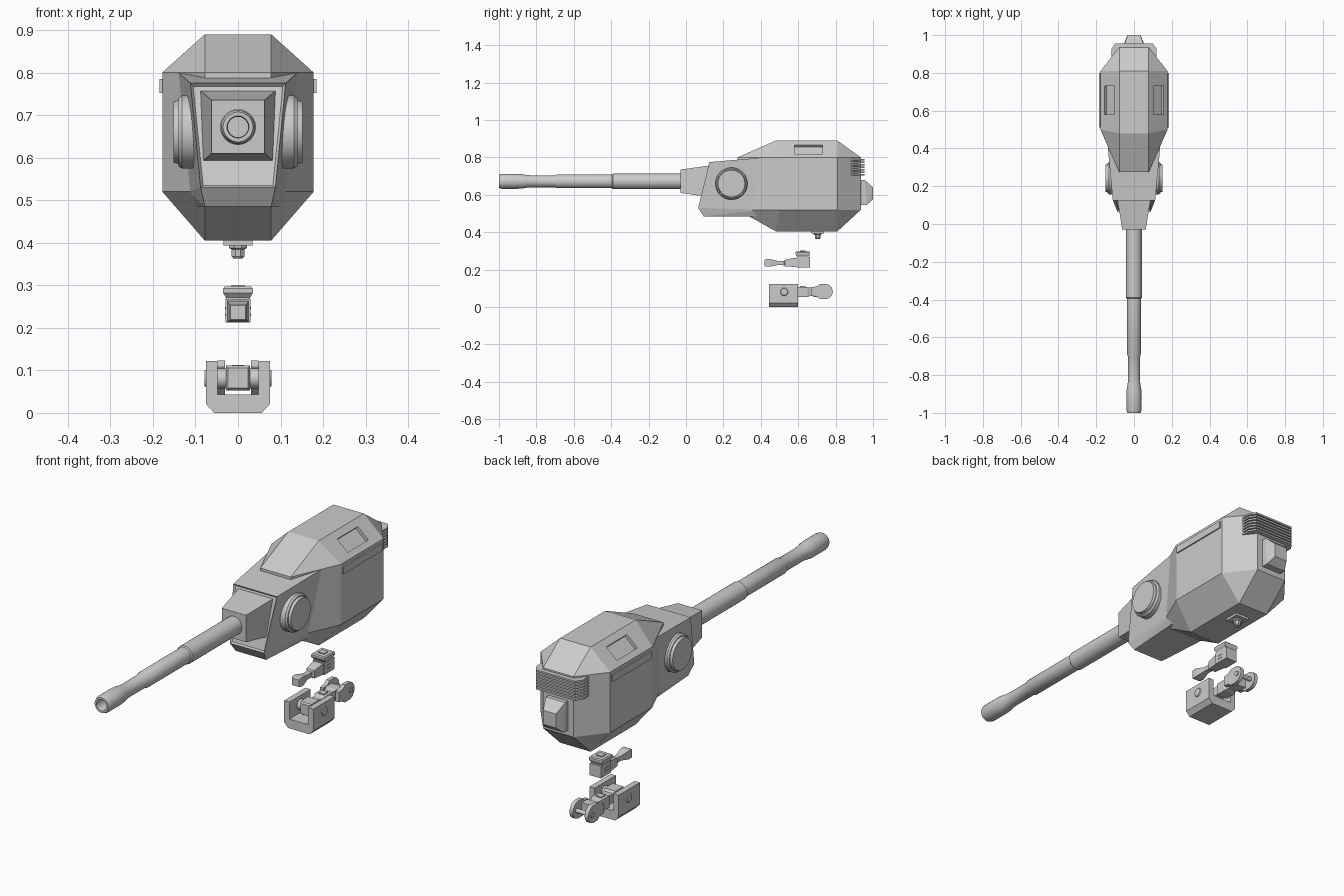
import bpy, bmesh, math
from mathutils import Vector

if "Cube" in bpy.data.objects:
    bpy.data.objects.remove(bpy.data.objects["Cube"])


def finish(bm, name):
    bmesh.ops.recalc_face_normals(bm, faces=bm.faces[:])
    me = bpy.data.meshes.new(name)
    bm.to_mesh(me)
    bm.free()
    ob = bpy.data.objects.new(name, me)
    bpy.context.collection.objects.link(ob)
    return ob


def hull(name, pts, recess=None):
    """Convex solid from right-half points mirrored in x."""
    bm = bmesh.new()
    for x, y, z in pts:
        bm.verts.new((x, y, z))
        if x:
            bm.verts.new((-x, y, z))
    bmesh.ops.convex_hull(bm, input=bm.verts[:])
    bmesh.ops.dissolve_limit(bm, angle_limit=math.radians(3),
                             verts=bm.verts[:], edges=bm.edges[:])
    if recess:
        bm.normal_update()
        f = min(bm.faces, key=lambda f: f.normal.y)
        bmesh.ops.inset_individual(bm, faces=[f], thickness=recess, depth=-recess)
    return finish(bm, name)


def box(name, x, y, z):
    """Box from (min, max) pairs."""
    bm = bmesh.new()
    bmesh.ops.create_cube(bm, size=1)
    for v in bm.verts:
        v.co = Vector([(r[0] + r[1]) / 2 + c * (r[1] - r[0]) for c, r in zip(v.co, (x, y, z))])
    return finish(bm, name)


def loft(name, rings):
    """Rectangular sections along y: (y, half width, z low, z high)."""
    bm = bmesh.new()
    loops = [[bm.verts.new(c) for c in ((-w, y, a), (w, y, a), (w, y, b), (-w, y, b))]
             for y, w, a, b in rings]
    for p, q in zip(loops, loops[1:]):
        for i in range(4):
            bm.faces.new((p[i], p[(i + 1) % 4], q[(i + 1) % 4], q[i]))
    bm.faces.new(loops[0])
    bm.faces.new(loops[-1])
    return finish(bm, name)


def lathe(name, axis, centre, profile, n=32, smooth=True):
    """Revolve (radius, distance) pairs about the x, y or z axis."""
    bm = bmesh.new()
    loops = []
    for r, t in profile:
        ring = []
        for i in range(n):
            a = 2 * math.pi * (i + 0.5) / n
            u, v = r * math.cos(a), r * math.sin(a)
            p = {'X': (t, u, v), 'Y': (u, t, v), 'Z': (u, v, t)}[axis]
            ring.append(bm.verts.new(Vector(p) + Vector(centre)))
        loops.append(ring)
    for p, q in zip(loops, loops[1:]):
        for i in range(n):
            bm.faces.new((p[i], p[(i + 1) % n], q[(i + 1) % n], q[i]))
    bm.faces.new(loops[0])
    bm.faces.new(loops[-1])
    ob = finish(bm, name)
    if smooth:
        bpy.ops.object.select_all(action='DESELECT')
        ob.select_set(True)
        bpy.context.view_layer.objects.active = ob
        bpy.ops.object.shade_smooth_by_angle(angle=math.radians(30))
    return ob


def prism(name, outline, axis, lo, hi):
    """Extrude a 2D outline along x (outline = y,z), y (x,z) or z (x,y)."""
    bm = bmesh.new()

    def at(p, t):
        return {'X': (t, *p), 'Y': (p[0], t, p[1]), 'Z': (*p, t)}[axis]
    a = [bm.verts.new(at(p, lo)) for p in outline]
    b = [bm.verts.new(at(p, hi)) for p in outline]
    n = len(outline)
    for i in range(n):
        bm.faces.new((a[i], a[(i + 1) % n], b[(i + 1) % n], b[i]))
    bm.faces.new(a)
    bm.faces.new(b)
    return finish(bm, name)


def cut(target, cutter):
    m = target.modifiers.new("cut", 'BOOLEAN')
    m.operation, m.object, m.solver = 'DIFFERENCE', cutter, 'EXACT'
    cutter.hide_render = True
    cutter.hide_set(True)
    cutter.display_type = 'WIRE'


# Faceted main housing with sunken panels on the upper slopes
plan = [(.078, .275), (.178, .50), (.178, .81), (.078, .935)]
housing = hull("main_housing",
               [(x, y, z) for z in (.52, .80) for x, y in plan] +
               [(.078, y, z) for z in (.405, .89) for y in (.48, .81)])
for s in (-1, 1):
    c = box("panel_cutter", (-.036, .036), (-.075, .075), (-.015, .03))
    c.location = (s * .130, .655, .843)
    c.rotation_euler = (0, s * math.atan2(.09, .1), 0)
    cut(housing, c)
    # Side rail
    box("side_rail", sorted((s * .17, s * .184)), (.51, .80), (.752, .785))

# Front mantlet with recessed face
hull("mantlet", [(.112, .125, .775), (.088, .065, .53), (.078, .095, .485),
                 (.14, .42, .80), (.118, .42, .52), (.10, .42, .485)], recess=.009)
# Square barrel shroud
loft("barrel_shroud", [(-.03, .062, .61, .735), (.13, .088, .588, .757)])

# Pivot discs
for s in (-1, 1):
    lathe("pivot_disc", 'X', (0, .243, .66),
          [(.086, s * .09), (.086, s * .132), (.08, s * .14), (.075, s * .14),
           (.072, s * .152)], 40)

# Stepped barrel with flared muzzle and bore
lathe("barrel", 'Y', (0, 0, .672),
      [(.042, .02), (.042, -.39), (.037, -.395), (.037, -.69), (.032, -.70),
       (.032, -.83), (.034, -.85), (.039, -.88), (.040, -.90), (.040, -.985),
       (.035, -1.0), (.026, -1.0), (.024, -.99), (.024, -.90)], 32)

# Cooling fins wrapped round the rear
fin = [(.12, .865), (.12, .925), (.1, .955)]
fin = fin + [(-x, y) for x, y in reversed(fin)]
for i in range(7):
    z = .702 + i * .0138
    prism("cooling_fin", fin, 'Z', z, z + .008)
# Rear cap
hull("rear_cap", [(.05, .92, .545), (.05, .92, .68), (.05, .955, .68), (.05, .965, .545),
                  (.033, 1.0, .64), (.033, 1.0, .575)])

# Mount peg under the housing
box("peg_flange", (-.034, .034), (.67, .738), (.394, .41))
lathe("mount_peg", 'Z', (0, .704, 0), [(.023, .40), (.023, .388), (.016, .384), (.016, .368),
                                       (.012, .363)], 8, False)

# Small floating link: block, necked arm and top flange
box("link_block", (-.029, .029), (.59, .664), (.212, .268))
loft("link_arm", [(.42, .018, .219, .252), (.427, .021, .216, .256), (.45, .021, .216, .256),
                  (.492, .012, .225, .246), (.525, .012, .223, .247), (.53, .02, .217, .253),
                  (.575, .024, .215, .262), (.60, .026, .213, .264)])
box("link_neck", (-.028, .028), (.594, .655), (.262, .276))
loft_z = [(.028, .595, .270), (.028, .655, .270), (.035, .585, .282), (.035, .662, .282),
          (.035, .585, .292), (.035, .662, .292), (.031, .589, .297), (.031, .658, .297)]
hull("link_flange", loft_z)
box("link_top_plate", (-.015, .015), (.609, .639), (.29, .301))
for s in (-1, 1):
    box("link_side_bar", sorted((s * .02, s * .031)), (.605, .635), (.243, .249))
    box("link_side_bar", sorted((s * .02, s * .031)), (.605, .635), (.228, .234))

# U-shaped bracket
half = [(.056, 0), (.075, .021), (.075, .122), (.048, .122), (.048, .043)]
prism("bracket", half + [(-x, z) for x, z in reversed(half)], 'Y', .445, .60)
for s in (-1, 1):
    lathe("axle_cap", 'X', (0, .525, .081), [(.021, s * .06), (.021, s * .075), (.018, s * .079)], 24)
lathe("bracket_axle", 'X', (0, .525, .081), [(.024, -.05), (.024, .05)], 24)

# Arm running from the axle to the fork
loft("bracket_arm", [(.49, .023, .058, .106), (.497, .028, .053, .111), (.555, .028, .053, .111),
                     (.565, .022, .06, .102), (.59, .022, .06, .102), (.60, .028, .054, .108),
                     (.65, .028, .054, .108), (.66, .022, .058, .104), (.675, .022, .058, .104),
                     (.685, .028, .054, .108), (.725, .028, .054, .108)])
box("arm_top_plate", (-.014, .014), (.61, .64), (.10, .112))
box("fork_bridge", (-.04, .04), (.68, .71), (.06, .103))

# Rounded fork plates with a pin
arc = [(.745 + .04 * math.cos(a), .083 + .04 * math.sin(a))
       for a in (math.pi * (i / 12 - .5) for i in range(13))]
cheek = arc + [(.715, .123), (.70, .11), (.67, .106), (.67, .06), (.70, .056), (.715, .043)]
for s in (-1, 1):
    prism("fork_plate", cheek, 'X', *sorted((s * .03, s * .048)))
    lathe("pin_cap", 'X', (0, .757, .083), [(.012, s * .04), (.012, s * .052)], 16)
lathe("fork_pin", 'X', (0, .757, .083), [(.01, -.04), (.01, .04)], 16)
